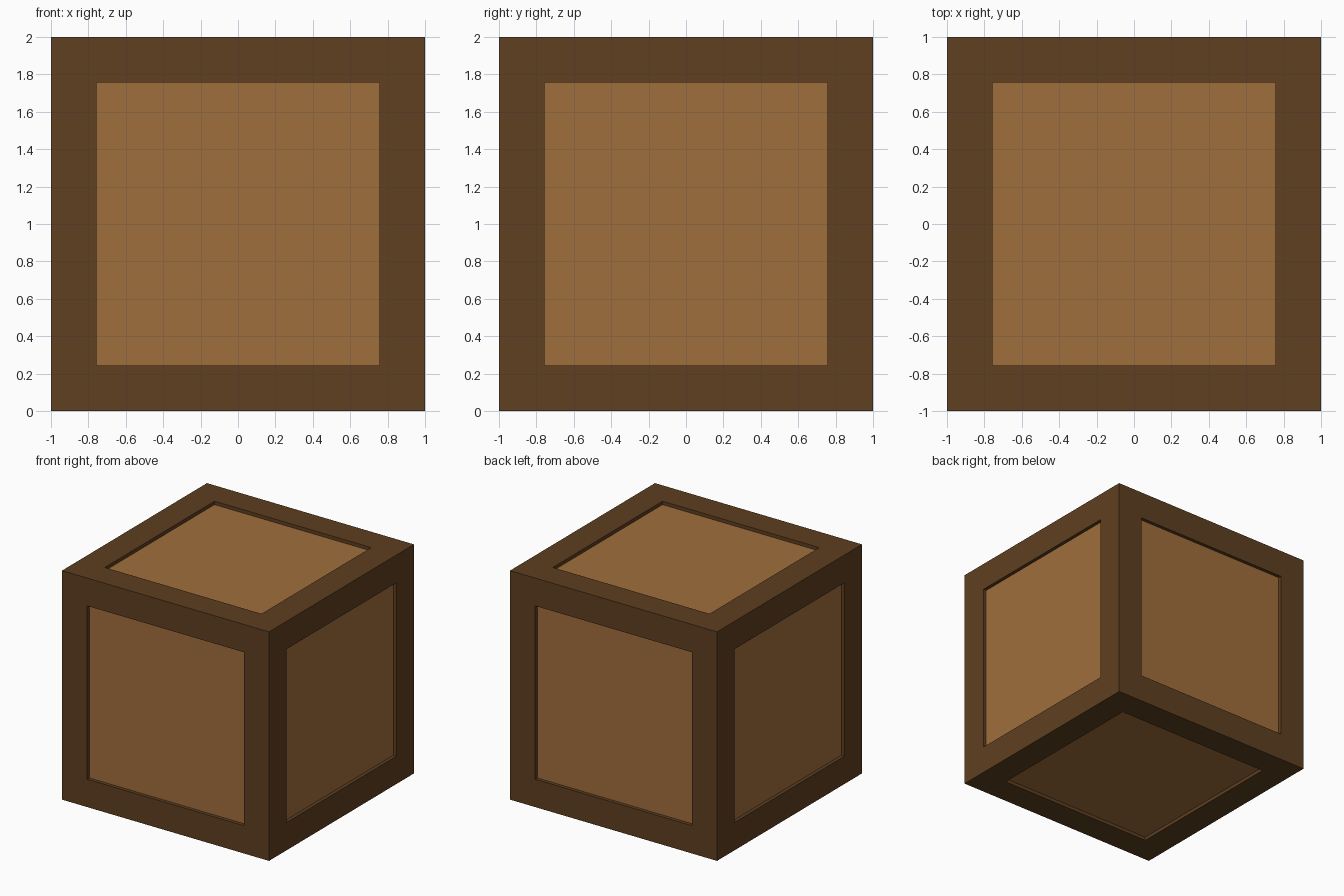
import bpy, bmesh

if "Cube" in bpy.data.objects:
    bpy.data.objects.remove(bpy.data.objects["Cube"])

HALF, HOLE, DEPTH = 1.0, 0.757, 0.03


def material(name, rgb):
    m = bpy.data.materials.new(name)
    m.diffuse_color = (*rgb, 1.0)
    m.use_nodes = True
    m.node_tree.nodes["Principled BSDF"].inputs["Base Color"].default_value = m.diffuse_color
    return m


dark = material("dark brown wood", (0.112, 0.05, 0.0144))
light = material("light brown wood", (0.352, 0.156, 0.045))

# Crate: a cube with a sunken panel on each of its six sides
bm = bmesh.new()
bmesh.ops.create_cube(bm, size=2 * HALF)
panels = list(bm.faces)
bmesh.ops.inset_individual(bm, faces=panels, thickness=HALF - HOLE, use_even_offset=True)

# Push each panel straight in, leaving frame-coloured walls
for face in panels:
    normal = face.normal.copy()
    panel = bmesh.ops.extrude_discrete_faces(bm, faces=[face])["faces"][0]
    bmesh.ops.translate(bm, verts=panel.verts, vec=-normal * DEPTH)
    panel.material_index = 1

# Stand the crate on the ground
bmesh.ops.translate(bm, verts=bm.verts, vec=(0, 0, HALF))
bm.normal_update()
mesh = bpy.data.meshes.new("crate")
bm.to_mesh(mesh)
bm.free()
mesh.materials.append(dark)
mesh.materials.append(light)
crate = bpy.data.objects.new("crate", mesh)
bpy.context.collection.objects.link(crate)
